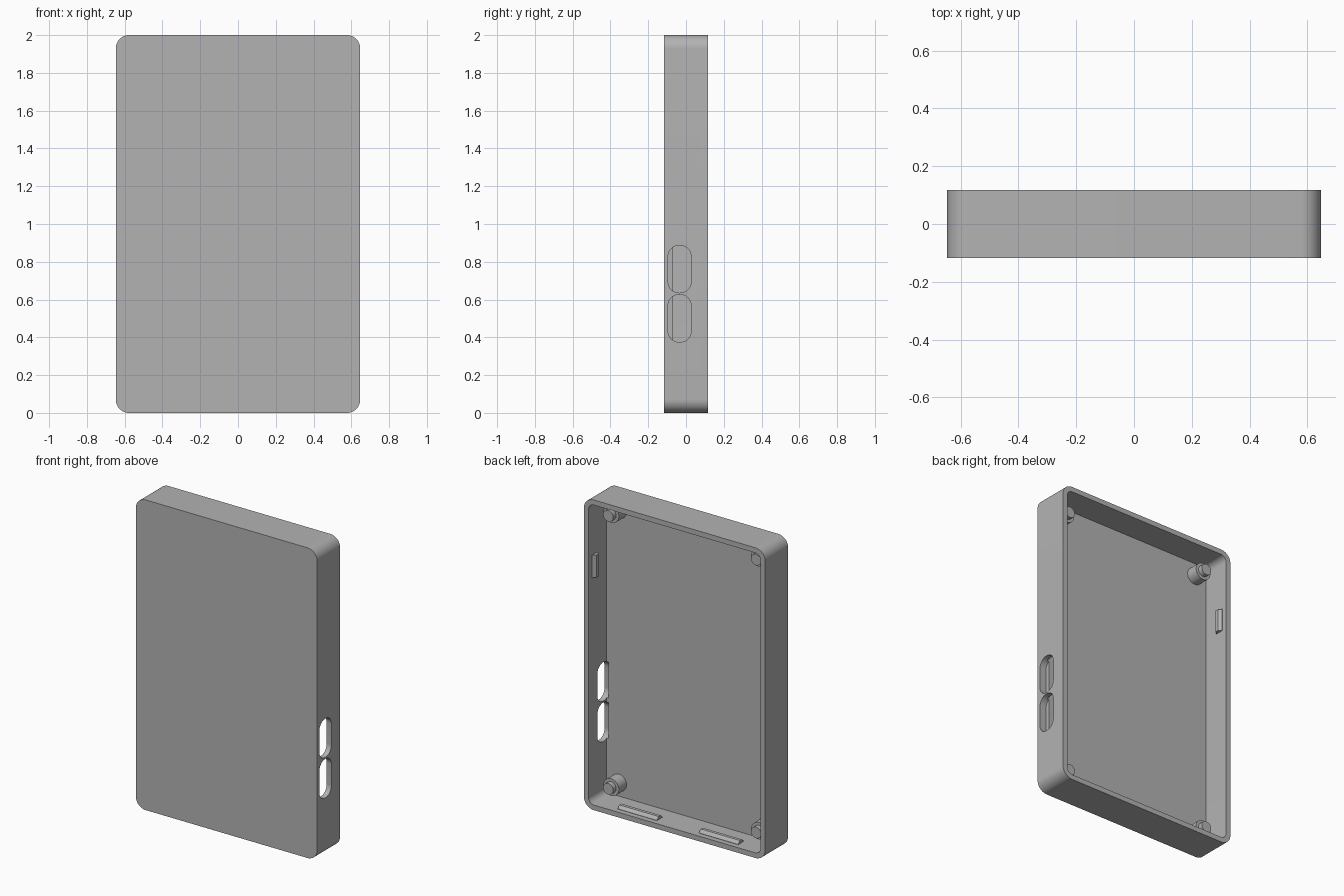
import bpy, bmesh
from math import sin, cos, pi
from mathutils import Vector

cube = bpy.data.objects.get("Cube")
if cube:
    bpy.data.objects.remove(cube, do_unlink=True)

grey = bpy.data.materials.new("plain_grey")
grey.use_nodes = True
colour = (0.45, 0.45, 0.45, 1)
grey.diffuse_color = colour
grey.node_tree.nodes["Principled BSDF"].inputs["Base Color"].default_value = colour

W, H, D = 0.647, 2.0, 0.117      # half width, height, half depth
WALL, FLOOR = 0.033, -0.068      # wall thickness, inner floor position
INNER = W - WALL


def rounded(u0, u1, v0, v1, r, n=12):
    """Outline of a rectangle with rounded corners."""
    corners = [(u1 - r, v1 - r), (u0 + r, v1 - r), (u0 + r, v0 + r), (u1 - r, v0 + r)]
    return [(cu + r * cos((q + i / n) * pi / 2), cv + r * sin((q + i / n) * pi / 2))
            for q, (cu, cv) in enumerate(corners) for i in range(n + 1)]


def circle(u, v, r, n=40):
    return [(u + r * cos(2 * pi * i / n), v + r * sin(2 * pi * i / n)) for i in range(n)]


def prism(name, outline, place, a, b):
    """Extrude an outline from a to b; place maps (u, v, t) to a point."""
    bm = bmesh.new()
    ends = [[bm.verts.new(Vector(place(u, v, t))) for u, v in outline] for t in (a, b)]
    for ring in ends:
        bm.faces.new(ring)
    n = len(outline)
    for i in range(n):
        j = (i + 1) % n
        bm.faces.new((ends[0][i], ends[0][j], ends[1][j], ends[1][i]))
    bmesh.ops.recalc_face_normals(bm, faces=bm.faces)
    mesh = bpy.data.meshes.new(name)
    bm.to_mesh(mesh)
    bm.free()
    mesh.materials.append(grey)
    ob = bpy.data.objects.new(name, mesh)
    bpy.context.collection.objects.link(ob)
    return ob


def activate(ob):
    bpy.ops.object.select_all(action='DESELECT')
    ob.select_set(True)
    bpy.context.view_layer.objects.active = ob


def smooth(ob):
    activate(ob)
    bpy.ops.object.shade_smooth_by_angle(angle=0.5)


def cut(ob, cutter):
    cutter.hide_render = True
    mod = ob.modifiers.new("cut", 'BOOLEAN')
    mod.operation, mod.solver, mod.object = 'DIFFERENCE', 'EXACT', cutter
    activate(ob)
    bpy.ops.object.modifier_apply(modifier=mod.name)
    bpy.data.objects.remove(cutter, do_unlink=True)


def along_y(u, v, t):
    return (u, t, v)


def along_x(u, v, t):
    return (t, u, v)


# Shell: rounded slab hollowed from the back
shell = prism("case_shell", rounded(-W, W, 0, H, 0.07), along_y, -D, D)
cut(shell, prism("cavity", rounded(-INNER, INNER, WALL, H - WALL, 0.04), along_y, FLOOR, D + 0.1))

# Two port slots through the side wall
for z0, z1 in ((0.375, 0.626), (0.636, 0.886)):
    cut(shell, prism("slot", rounded(-0.095, 0.027, z0, z1, 0.058), along_x, INNER - 0.012, W + 0.1))
smooth(shell)

# Corner standoffs with locating pins
for sx, side in ((-1, "right"), (1, "left")):
    for z, level in ((0.12, "lower"), (H - 0.12, "upper")):
        x = sx * (W - 0.12)
        smooth(prism(f"{level}_{side}_standoff", circle(x, z, 0.055), along_y, FLOOR - 0.01, 0.01))
        smooth(prism(f"{level}_{side}_pin", circle(x, z, 0.036), along_y, 0.005, 0.04))

# Wedge-shaped snap catches: section is (depth, height above wall)
section = [(0.027, -0.005), (0.027, 0.002), (0.045, 0.02), (0.065, 0.02), (0.083, 0.002), (0.083, -0.005)]
for s, side in ((-1, "right"), (1, "left")):
    prism(f"{side}_side_catch", section, lambda u, v, t: (s * (INNER - v), u, t), 1.475, 1.62)
    prism(f"{side}_bottom_catch", section, lambda u, v, t: (s * t, u, WALL + v), 0.15, 0.43)
